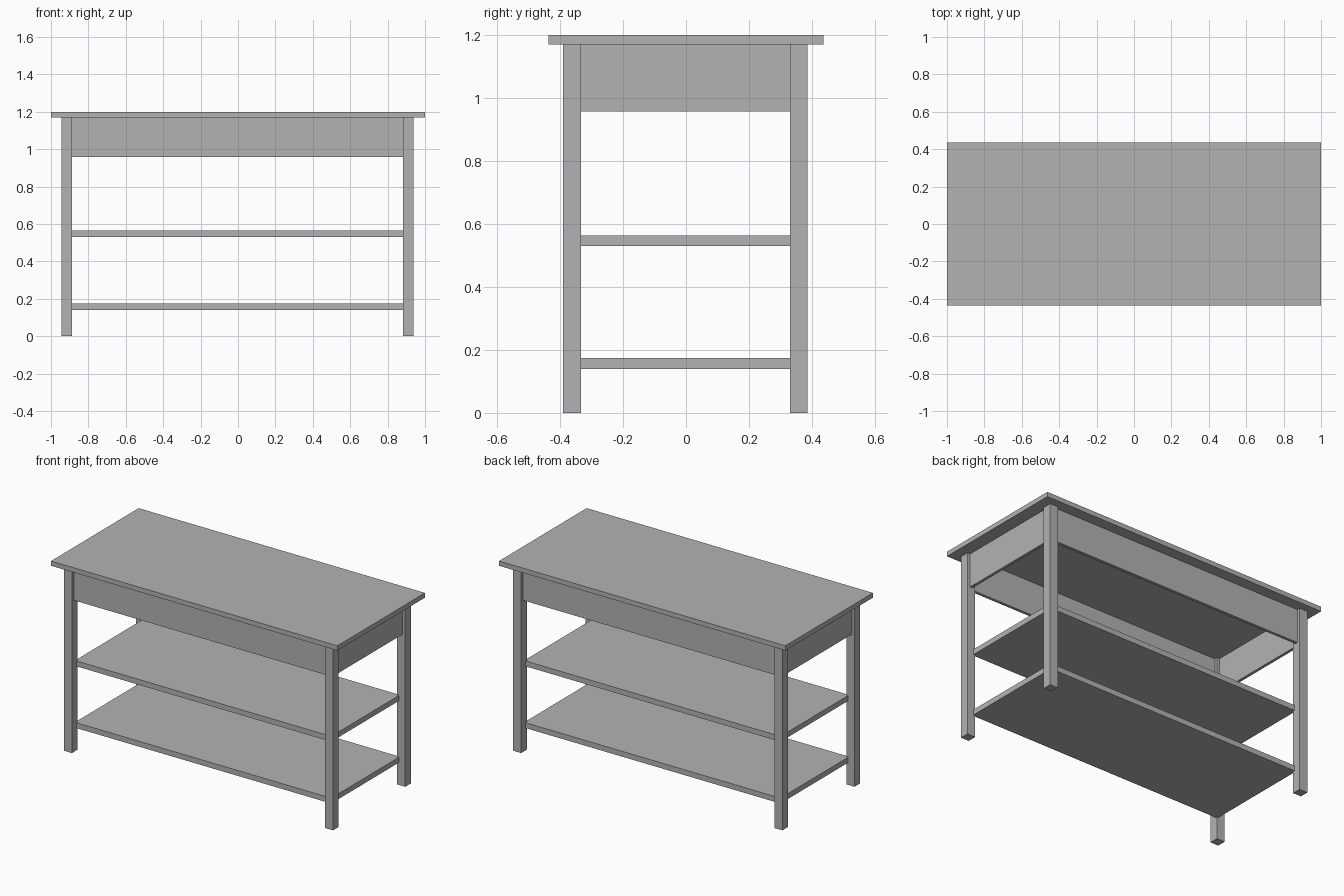
import bpy

default = bpy.data.objects.get("Cube")
if default:
    bpy.data.objects.remove(default, do_unlink=True)

grey = bpy.data.materials.new("plain grey")
grey.use_nodes = True
colour = (0.45, 0.45, 0.45, 1)
grey.diffuse_color = colour
grey.node_tree.nodes["Principled BSDF"].inputs["Base Color"].default_value = colour


def box(name, centre, size):
    bpy.ops.mesh.primitive_cube_add(size=1, location=centre)
    ob = bpy.context.object
    ob.name = name
    ob.scale = size
    bpy.ops.object.transform_apply(location=False, rotation=False, scale=True)
    ob.data.materials.append(grey)
    return ob


# The frame sits a touch off centre beneath the top
CX, CY = -0.003, -0.002
LEG_X, LEG_Y, LEG = 0.912, 0.36, 0.056
TOP_Z, UNDERSIDE = 1.2, 1.17
APRON_Z, BOARD = 0.957, 0.018

# Table top
box("table_top", (0, 0, (TOP_Z + UNDERSIDE) / 2), (2, 0.874, TOP_Z - UNDERSIDE))

# Four square legs
for side, sx in (("right", -1), ("left", 1)):
    for end, sy in (("front", -1), ("back", 1)):
        box(f"{end}_{side}_leg", (CX + sx * LEG_X, CY + sy * LEG_Y, UNDERSIDE / 2),
            (LEG, LEG, UNDERSIDE))

# Apron boards, centred on the leg thickness and open underneath
apron_mid, apron_height = (UNDERSIDE + APRON_Z) / 2, UNDERSIDE - APRON_Z
for end, sy in (("front", -1), ("back", 1)):
    box(f"{end}_apron", (CX, CY + sy * LEG_Y, apron_mid),
        (2 * LEG_X - LEG, BOARD, apron_height))
for side, sx in (("right", -1), ("left", 1)):
    box(f"{side}_apron", (CX + sx * LEG_X, CY, apron_mid),
        (BOARD, 2 * LEG_Y - LEG, apron_height))

# Two shelves, notched slightly into the inner leg corners
for name, z in (("lower_shelf", 0.157), ("upper_shelf", 0.547)):
    box(name, (CX, CY, z), (1.79, 0.685, 0.034))
